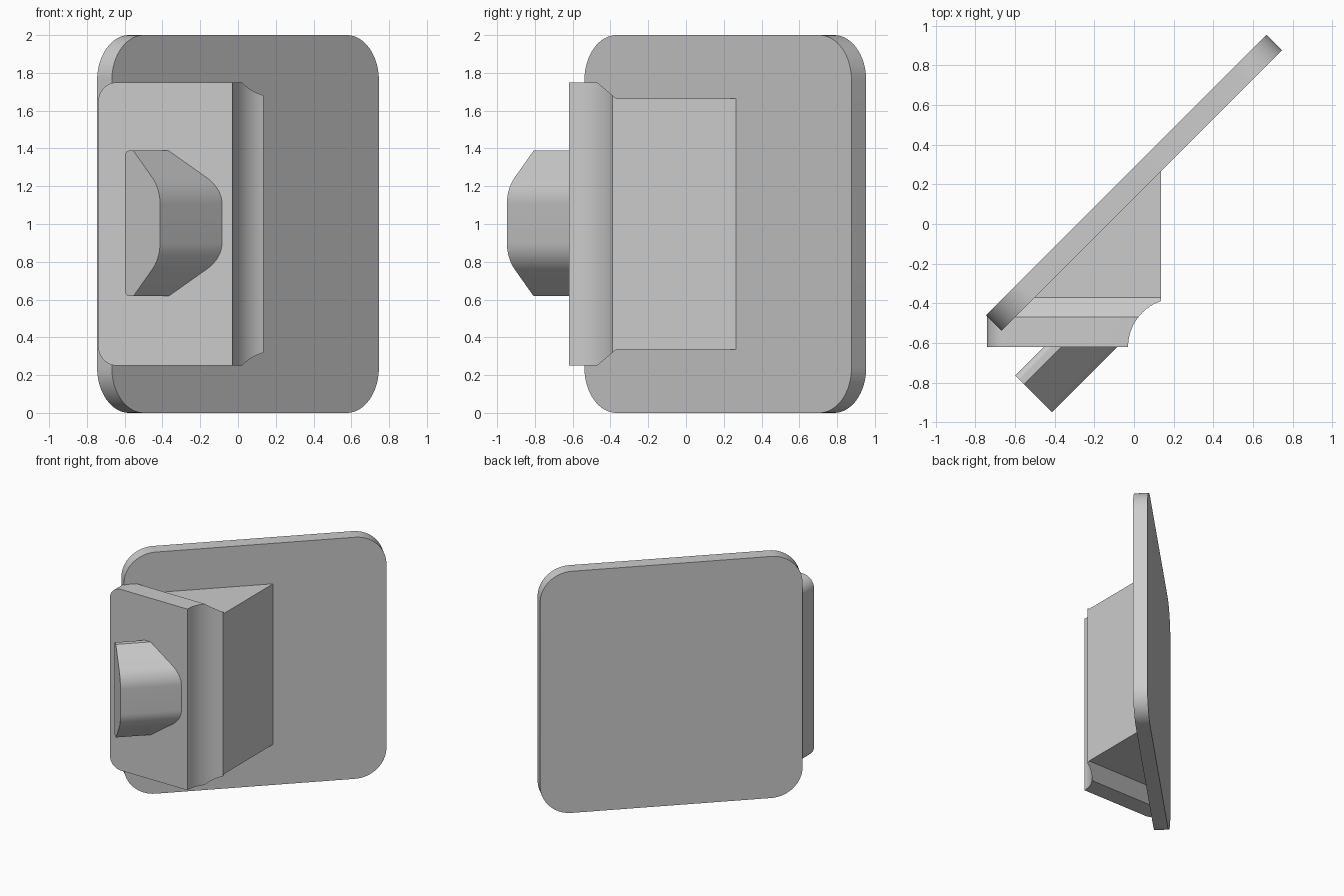
import bpy, bmesh, math
from mathutils import Vector

cube = bpy.data.objects.get("Cube")
if cube:
    bpy.data.objects.remove(cube, do_unlink=True)

grey = bpy.data.materials.new("plain grey")
grey.use_nodes = True
COLOUR = (0.6, 0.6, 0.6, 1)
grey.diffuse_color = COLOUR
grey.node_tree.nodes["Principled BSDF"].inputs["Base Color"].default_value = COLOUR

X, Y, Z = Vector((1, 0, 0)), Vector((0, 1, 0)), Vector((0, 0, 1))
ALONG = Vector((1, 1, 0)).normalized()     # along the slanted plate
OUT = Vector((1, -1, 0)).normalized()      # out of the plate's front face


def rounded(corners, steps=10):
    """Turn (x, y, radius) corners into an outline with filleted corners."""
    outline = []
    for i, (x, y, r) in enumerate(corners):
        p = Vector((x, y))
        if r == 0:
            outline.append(p)
            continue
        a = (Vector(corners[i - 1][:2]) - p).normalized()
        b = (Vector(corners[(i + 1) % len(corners)][:2]) - p).normalized()
        half = a.angle(b) / 2
        centre = p + (a + b).normalized() * r / math.sin(half)
        start = p + a * r / math.tan(half) - centre
        end = p + b * r / math.tan(half) - centre
        sweep = math.pi - 2 * half
        for k in range(steps + 1):
            t = k / steps
            outline.append(centre + (start * math.sin((1 - t) * sweep)
                                     + end * math.sin(t * sweep)) / math.sin(sweep))
    return outline


def prism(name, outline, origin, u, v, depth):
    """Extrude a flat outline, drawn on axes u and v, by the depth vector."""
    bm = bmesh.new()
    face = bm.faces.new([bm.verts.new(origin + u * p[0] + v * p[1]) for p in outline])
    extruded = bmesh.ops.extrude_face_region(bm, geom=[face])["geom"]
    bmesh.ops.translate(bm, vec=depth,
                        verts=[g for g in extruded if isinstance(g, bmesh.types.BMVert)])
    bmesh.ops.recalc_face_normals(bm, faces=bm.faces)
    mesh = bpy.data.meshes.new(name)
    bm.to_mesh(mesh)
    bm.free()
    obj = bpy.data.objects.new(name, mesh)
    mesh.materials.append(grey)
    bpy.context.collection.objects.link(obj)
    return obj


def activate(obj):
    bpy.ops.object.select_all(action='DESELECT')
    obj.select_set(True)
    bpy.context.view_layer.objects.active = obj


# Slanted rounded plate
thick = 0.11
plate = prism("back_plate",
              rounded([(-1, 0, .24), (1, 0, .24), (1, 2, .24), (-1, 2, .24)], 16),
              Vector((0, 0.208, 0)) - OUT * thick / 2, ALONG, Z, OUT * thick)

# Wedge block: plan with a concave scoop at the front right
scoop_centre, scoop_r = Vector((0.215, -0.62)), 0.245
last = math.acos((scoop_centre.x - 0.135) / scoop_r)
scoop = [scoop_centre + scoop_r * Vector((-math.cos(last * k / 16), math.sin(last * k / 16)))
         for k in range(17)]
plan = [(-0.74, -0.62)] + scoop + [(0.135, 0.32), (-0.64, -0.45), (-0.74, -0.467)]
block = prism("wedge_block", plan, Vector(), X, Y, Z * 2)

# Side profile steps down behind the front; front profile rounds the left corners
side = [(-0.8, 0.25), (-0.47, 0.25), (-0.37, 0.335), (0.5, 0.335),
        (0.5, 1.665), (-0.37, 1.665), (-0.47, 1.75), (-0.8, 1.75)]
front = rounded([(-0.74, 0.2501, .1), (0.5, 0.2501, 0), (0.5, 1.7499, 0), (-0.74, 1.7499, .1)])
trims = [prism("side_trim", side, X * -1, Y, Z, X * 2),
         prism("corner_trim", front, Y * -1, X, Z, Y * 2)]
activate(block)
for trim in trims:
    trim.hide_render = True
    mod = block.modifiers.new("trim", 'BOOLEAN')
    mod.operation = 'INTERSECT'
    mod.solver = 'EXACT'
    mod.object = trim
    bpy.ops.object.modifier_apply(modifier=mod.name)
    bpy.data.objects.remove(trim, do_unlink=True)

# Knob: chamfered profile pushed into the block at the plate's angle
w, h = 0.262, 0.385
knob = prism("knob",
             rounded([(0, -h, .03), (.062, -h, 0), (w, -.185, .2),
                      (w, .185, .2), (.062, h, 0), (0, h, .03)]),
             Vector((-0.598, -0.763, 1.003)), OUT, Z, ALONG * 0.52)

for part in (plate, block, knob):
    activate(part)
    bpy.ops.object.shade_smooth_by_angle(angle=math.radians(25))
